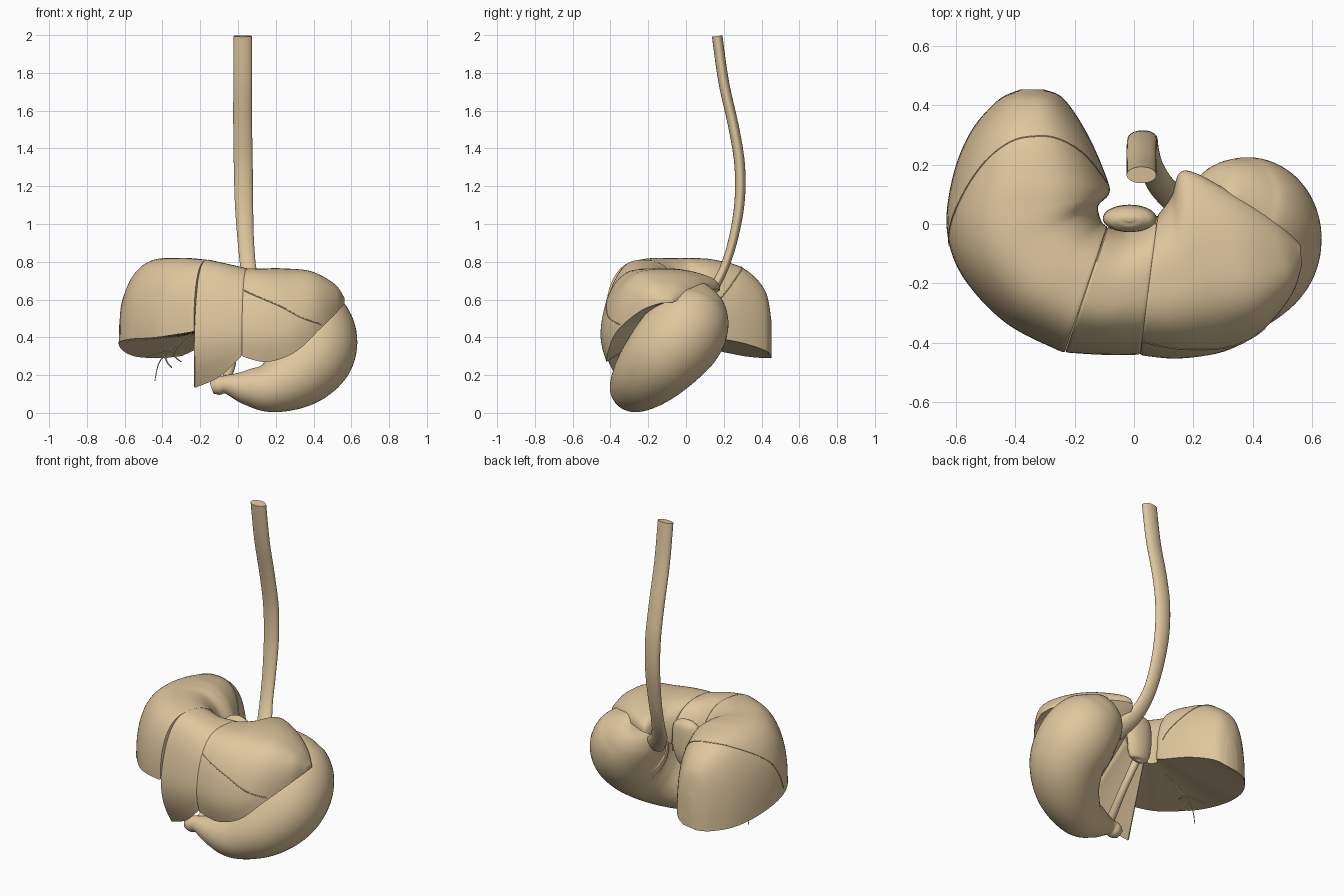
import bpy, bmesh, math
from mathutils import Vector

cube = bpy.data.objects.get("Cube")
if cube:
    bpy.data.objects.remove(cube)

tan = bpy.data.materials.new("warm_tan")
tan.use_nodes = True
COLOUR = (0.74, 0.57, 0.34, 1)
tan.diffuse_color = COLOUR
tan.node_tree.nodes["Principled BSDF"].inputs["Base Color"].default_value = COLOUR


def spline(stations, t):
    """Catmull-Rom blend of equal-length tuples at position t."""
    last = len(stations) - 1
    i = min(int(t), last - 1)
    f = t - i
    a, b, c, d = (stations[max(0, min(last, i + k))] for k in (-1, 0, 1, 2))
    return [q + 0.5 * f * (r - p + f * (2*p - 5*q + 4*r - s + f * (3*(q - r) + s - p)))
            for p, q, r, s in zip(a, b, c, d)]


def skin(name, rings):
    """Closed skin over a list of equal-sized rings."""
    bm = bmesh.new()
    rows = [[bm.verts.new(p) for p in ring] for ring in rings]
    n = len(rows[0])
    for a, b in zip(rows, rows[1:]):
        for j in range(n):
            k = (j + 1) % n
            bm.faces.new((a[j], a[k], b[k], b[j]))
    bm.faces.new(rows[0])
    bm.faces.new(rows[-1])
    bmesh.ops.recalc_face_normals(bm, faces=bm.faces)
    mesh = bpy.data.meshes.new(name)
    bm.to_mesh(mesh)
    bm.free()
    mesh.materials.append(tan)
    obj = bpy.data.objects.new(name, mesh)
    bpy.context.collection.objects.link(obj)
    bpy.ops.object.select_all(action="DESELECT")
    obj.select_set(True)
    bpy.context.view_layer.objects.active = obj
    bpy.ops.object.shade_smooth_by_angle(angle=math.radians(40))


def tube(name, stations, ref, ratio=1.0, steps=8, sides=32):
    """Sweep of (x, y, z, radius) stations; ratio flattens across ref."""
    count = (len(stations) - 1) * steps
    samples = [spline(stations, i / steps) for i in range(count + 1)]
    pts = [Vector(s[:3]) for s in samples]
    rings = []
    for i, p in enumerate(pts):
        tangent = (pts[min(i + 1, count)] - pts[max(i - 1, 0)]).normalized()
        side = Vector(ref)
        side = (side - tangent * side.dot(tangent)).normalized()
        up = tangent.cross(side)
        r = max(samples[i][3], 0.001)
        angles = [math.tau * k / sides for k in range(sides)]
        rings.append([p + r * (math.cos(a) * side + ratio * math.sin(a) * up) for a in angles])
    skin(name, rings)


def lobe_point(stations, t, u):
    """Point on a lobe: t along it, u from outer foot (0) over the top to inner foot (pi)."""
    ox, oy, ix, iy, top, zo, zi = spline(stations, t)
    c, s = math.cos(u), max(math.sin(u), 0)
    w = 0.5 - 0.5 * math.copysign(abs(c) ** 0.78, c)
    foot = zo + (zi - zo) * w
    z = foot + (top - foot) * s ** 0.81
    y = oy + (iy - oy) * w
    if y < -0.2:  # lower front edge curls under
        y += 1.1 * max(0, 0.46 - z) ** 2
    return Vector((ox + (ix - ox) * w, y, z))


def lobe(name, stations, steps=12, arc=40):
    count = (len(stations) - 1) * steps
    rings = [[lobe_point(stations, i / steps, math.pi * k / arc) for k in range(arc + 1)]
             for i in range(count + 1)]
    # Tucked end rings leave a fine groove between neighbouring lobes
    for ring in (rings[0], rings[-1]):
        mid = sum(ring, Vector()) / len(ring)
        ring[:] = [mid + (p - mid) * 0.982 for p in ring]
    skin(name, rings)


def seam(name, stations, marks):
    """Hairline ridge following a lobe surface through (t, u) marks."""
    path = [spline(marks, i / 8) for i in range((len(marks) - 1) * 8 + 1)]
    tube(name, [(*lobe_point(stations, t, u), 0.003) for t, u in path],
         (0.1, 0.3, 1), steps=2, sides=6)


# Liver lobes: outer x y, inner x y, top, outer foot, inner foot
right_lobe = [
    (-.385, .452, -.30, .452, .49, .29, .30),
    (-.46, .415, -.235, .42, .65, .29, .33),
    (-.55, .31, -.155, .30, .765, .30, .37),
    (-.61, .16, -.09, .15, .81, .33, .40),
    (-.63, -.02, -.085, .10, .82, .37, .42),
    (-.575, -.18, -.12, .06, .82, .39, .43),
    (-.43, -.335, -.11, .01, .82, .40, .44),
    (-.235, -.435, -.09, -.01, .81, .43, .46),
]
middle_lobe = [
    (-.235, -.445, -.09, -.01, .812, .13, .48),
    (-.10, -.45, -.02, -.02, .79, .19, .48),
    (.02, -.445, .08, .03, .765, .30, .50),
]
left_lobe = [
    (.02, -.447, .08, .03, .765, .30, .54),
    (.15, -.46, .125, .09, .765, .27, .60),
    (.30, -.435, .17, .18, .765, .32, .65),
    (.43, -.36, .33, .105, .75, .44, .65),
    (.53, -.24, .475, .01, .685, .54, .62),
    (.565, -.14, .56, -.07, .61, .58, .585),
]
lobe("liver_right_lobe", right_lobe)
lobe("liver_middle_lobe", middle_lobe)
lobe("liver_left_lobe", left_lobe)
seam("right_lobe_seam", right_lobe,
     [(4.3, .05), (3.7, .5), (2.5, 1.1), (2.05, 1.7), (2.4, 2.4), (3.1, 2.9)])
seam("left_lobe_seam", left_lobe, [(.05, .76), (1.5, .52), (3.1, .03)])

# Stomach
tube("stomach", [
    (.26, .09, .655, .01), (.28, .08, .635, .09), (.325, .055, .555, .175),
    (.395, 0, .44, .22), (.405, -.10, .32, .215), (.32, -.20, .21, .185),
    (.18, -.27, .138, .138), (.05, -.29, .135, .095), (-.06, -.30, .15, .05),
    (-.11, -.30, .14, .046), (-.14, -.30, .13, .03)], (0, 1, -1), sides=48)

# Gullet
tube("gullet", [
    (.025, .165, 1.995, .05), (.025, .20, 1.75, .05), (.025, .255, 1.5, .05),
    (.028, .285, 1.3, .05), (.032, .282, 1.1, .048), (.042, .245, .9, .043),
    (.06, .19, .74, .042), (.10, .12, .62, .05), (.18, .05, .52, .06)],
    (1, 0, 0), ratio=0.56)

# Tail lobe behind the middle of the liver
tube("tail_lobe", [
    (-.015, .012, .715, .01), (-.015, .014, .705, .05), (-.015, .016, .67, .085),
    (-.015, .02, .58, .09), (-.02, .02, .5, .08), (-.03, .01, .44, .06),
    (-.03, .01, .42, .01)], (1, 0, 0), ratio=0.5)

# Gall sac and ducts beneath the liver
tube("gall_sac", [
    (-.15, -.34, .24, .01), (-.14, -.31, .27, .045), (-.12, -.25, .34, .05),
    (-.09, -.15, .42, .03), (-.05, -.06, .45, .018)], (1, 0, 0))
tube("portal_duct", [
    (-.06, -.28, .18, .025), (-.03, -.15, .28, .022), (-.03, -.05, .4, .022),
    (-.06, -.02, .5, .025)], (1, 0, 0))

# Fine branching vessels hanging below the right lobe
branches = [
    [(-.2, -.02, .45), (-.3, 0, .38), (-.41, .01, .28), (-.44, .01, .17)],
    [(-.3, 0, .38), (-.34, .02, .31), (-.3, .03, .27)],
    [(-.34, 0, .345), (-.42, .03, .32), (-.48, .05, .30)],
    [(-.39, .01, .3), (-.37, -.02, .26), (-.35, -.02, .24)],
]
for i, path in enumerate(branches):
    tube(f"vessel_{i + 1}", [(*p, 0.005 - 0.001 * k) for k, p in enumerate(path)],
         (0, 1, .1), steps=4, sides=8)
